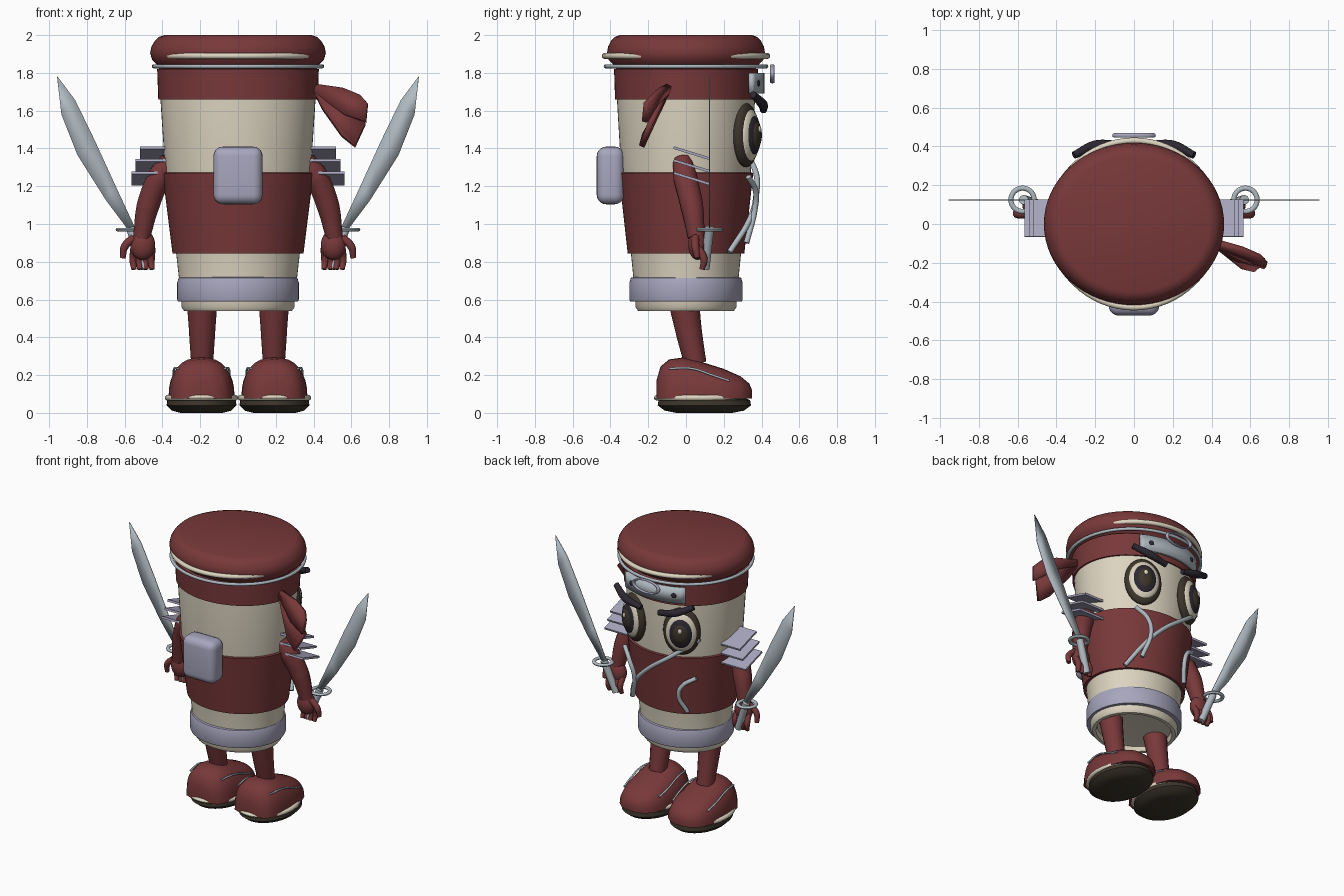
import bpy, bmesh
from math import sin, cos, pi, radians, copysign
from mathutils import Matrix, Vector

old = bpy.data.objects.get("Cube")
if old:
    bpy.data.objects.remove(old, do_unlink=True)


def material(name, *rgb):
    m = bpy.data.materials.new(name)
    m.use_nodes = True
    m.diffuse_color = (*rgb, 1)
    m.node_tree.nodes["Principled BSDF"].inputs["Base Color"].default_value = (*rgb, 1)
    return m


RED = material("brick red", .19, .04, .042)
CREAM = material("cream", .72, .66, .53)
LILAC = material("lilac grey", .39, .38, .51)
STEEL = material("steel", .43, .49, .53)
PLUM = material("dark plum", .025, .02, .03)
BROWN = material("dark brown", .045, .036, .024)


def select(ob):
    bpy.ops.object.select_all(action="DESELECT")
    ob.select_set(True)
    bpy.context.view_layer.objects.active = ob


def finish(name, bm, mat, angle=40):
    bmesh.ops.recalc_face_normals(bm, faces=bm.faces)
    me = bpy.data.meshes.new(name)
    bm.to_mesh(me)
    bm.free()
    ob = bpy.data.objects.new(name, me)
    bpy.context.collection.objects.link(ob)
    me.materials.append(mat)
    select(ob)
    bpy.ops.object.shade_smooth_by_angle(angle=radians(angle))
    return ob


def loft(name, rings, mat, closed=False):
    """Skin a list of equal-length point rings; cap the ends unless closed."""
    bm = bmesh.new()
    vs = [[bm.verts.new(p) for p in ring] for ring in rings]
    n = len(vs[0])
    pairs = list(zip(vs, vs[1:])) + ([(vs[-1], vs[0])] if closed else [])
    for a, b in pairs:
        for i in range(n):
            j = (i + 1) % n
            bm.faces.new((a[i], a[j], b[j], b[i]))
    if not closed:
        bm.faces.new(vs[0])
        bm.faces.new(vs[-1])
    return finish(name, bm, mat)


def lathe(name, profile, mat, sx=1, sy=1, centre=(0, 0, 0), closed=False, n=64):
    cx, cy, cz = centre
    rings = [[(cx + r * sx * cos(2 * pi * i / n), cy + r * sy * sin(2 * pi * i / n), cz + z)
              for i in range(n)] for r, z in profile]
    return loft(name, rings, mat, closed)


def hoop(name, rx, ry, thick, centre, mat, flat=1):
    circle = [(rx + thick * cos(a), thick * flat * sin(a)) for a in
              [2 * pi * k / 10 for k in range(10)]]
    return lathe(name, [(r / rx, z) for r, z in circle], mat, rx, ry, centre, True)


def tube(name, points, radius, mat):
    """Round smooth stroke; each point is (x, y, z, optional radius factor)."""
    cu = bpy.data.curves.new(name, "CURVE")
    cu.dimensions = "3D"
    cu.bevel_depth, cu.bevel_resolution, cu.use_fill_caps = radius, 4, True
    sp = cu.splines.new("BEZIER")
    sp.bezier_points.add(len(points) - 1)
    for bp, p in zip(sp.bezier_points, points):
        bp.co = p[:3]
        bp.radius = p[3] if len(p) > 3 else 1
        bp.handle_left_type = bp.handle_right_type = "AUTO"
    ob = bpy.data.objects.new(name, cu)
    bpy.context.collection.objects.link(ob)
    cu.materials.append(mat)
    select(ob)
    bpy.ops.object.convert(target="MESH")
    bpy.ops.object.shade_smooth_by_angle(angle=radians(50))
    return bpy.context.object


def ball(name, centre, size, mat, turn=0):
    bm = bmesh.new()
    mx = Matrix.Translation(centre) @ Matrix.Rotation(turn, 4, "Z") @ Matrix.Diagonal((*size, 1))
    bmesh.ops.create_uvsphere(bm, u_segments=28, v_segments=18, radius=1, matrix=mx)
    return finish(name, bm, mat)


def box(name, centre, size, mat, tilt=0, bevel=0):
    bm = bmesh.new()
    mx = Matrix.Translation(centre) @ Matrix.Rotation(tilt, 4, "X") @ Matrix.Diagonal((*size, 1))
    bmesh.ops.create_cube(bm, size=1, matrix=mx)
    if bevel:
        bmesh.ops.bevel(bm, geom=bm.edges[:], offset=bevel, segments=5, profile=.5, affect="EDGES")
    return finish(name, bm, mat)


def sheet(name, faces, thick, mat):
    bm = bmesh.new()
    for f in faces:
        bm.faces.new([bm.verts.new(p) for p in f])
    bmesh.ops.remove_doubles(bm, verts=bm.verts, dist=.0005)
    ob = finish(name, bm, mat)
    mod = ob.modifiers.new("thickness", "SOLIDIFY")
    mod.thickness, mod.offset = thick, 0
    return ob


# Cup body, wraps and lid: slightly oval turned shapes
OVAL = .89
lathe("cup", [(.20, .575), (.25, .57), (.26, .54), (.285, .54), (.30, .56), (.30, .60),
              (.328, .85), (.385, 1.27), (.412, 1.68), (.41, 1.80)], CREAM, 1, OVAL)
lathe("sleeve", [(.325, .845), (.347, .845), (.40, 1.27), (.38, 1.275)], RED, 1, OVAL)
lathe("belt", [(.29, .59), (.318, .59), (.322, .60), (.322, .69), (.314, .715), (.295, .72)],
      LILAC, 1, .93)
lathe("headband", [(.40, 1.66), (.422, 1.66), (.428, 1.82), (.40, 1.825)], RED, 1, OVAL)
lathe("lid", [(.40, 1.82), (.425, 1.84), (.455, 1.87), (.465, 1.905), (.458, 1.94),
              (.44, 1.97), (.42, 1.99), (.39, 2.0)], RED, 1, .9)
hoop("lid_lip", .43, .43, .016, (0, 0, 1.89), CREAM)
hoop("lid_wire", .445, .425, .011, (0, 0, 1.835), STEEL)
box("backpack", (0, -.40, 1.257), (.26, .145, .305), LILAC, bevel=.05)

# Curved forehead plate with rivets and a raised oval ring
angles = [radians(90 + 32 * k / 8) for k in range(-8, 9)]
arc = [(.442 * cos(a), .402 * sin(a)) for a in angles]
sheet("forehead_plate", [[(*p, 1.69), (*q, 1.69), (*q, 1.80), (*p, 1.80)]
                         for p, q in zip(arc, arc[1:])], .025, STEEL)
for s in (-1, 1):
    ball("plate_rivet", (s * .17, .382, 1.745), (.018, .01, .018), PLUM, -s * .35)
ring = hoop("forehead_ring", .10, .045, .012, (0, 0, 0), LILAC)
ring.data.transform(Matrix.Translation((0, .457, 1.795)) @ Matrix.Rotation(pi / 2, 4, "X"))

# Knotted cloth tail at one side of the headband
knot = (.40, -.10, 1.70)
sheet("cloth_tail_upper", [[knot, (.42, -.09, 1.735), (.56, -.13, 1.715), (.65, -.17, 1.68)],
                           [knot, (.65, -.17, 1.68), (.685, -.21, 1.64), (.675, -.22, 1.54),
                            (.56, -.18, 1.58)]], .03, RED)
sheet("cloth_tail_lower", [[knot, (.56, -.14, 1.63), (.675, -.19, 1.53), (.62, -.235, 1.41)],
                           [knot, (.62, -.235, 1.41), (.55, -.22, 1.47), (.45, -.14, 1.61)]],
      .03, RED)

# Bent strokes wrapped over the face side of the sleeve
strokes = {
    "long_stroke": [(.27, .23, .85), (.17, .335, 1.02), (.06, .37, 1.14), (-.15, .36, 1.30),
                    (-.30, .27, 1.42)],
    "forked_stroke": [(.26, .33, 1.25), (.19, .37, 1.17), (.16, .365, 1.08), (.20, .32, .90)],
    "curved_stroke": [(-.27, .27, 1.13), (-.19, .315, 1.07), (-.165, .32, 1.0),
                      (-.20, .27, .87)]}
for name, pts in strokes.items():
    tube(name, pts, .015, STEEL)

for s, side in ((1, "left"), (-1, "right")):
    # Eye built from nested domes along the cup's surface direction
    turn = -s * radians(25)
    out = Vector((-sin(turn), cos(turn), 0))
    eye = Vector((s * .19, .318, 1.47))
    for part, mat, w, d, h, push in (("rim", BROWN, .125, .05, .17, 0),
                                     ("white", CREAM, .105, .045, .14, .018),
                                     ("iris", PLUM, .082, .04, .11, .034),
                                     ("pupil", BROWN, .055, .03, .075, .053)):
        ball(f"{side}_eye_{part}", eye + out * push, (w, d, h), mat, turn)
    ball(f"{side}_eye_glint", eye + out * .078 + Vector((0, 0, .03)), (.014, .009, .018),
         CREAM, turn)
    tube(f"{side}_eyebrow", [(s * .07, .41, 1.605, .8), (s * .20, .405, 1.635, 1.1),
                             (s * .31, .355, 1.685, .8)], .024, PLUM)

    # Layered shoulder plates
    for k in range(3):
        box(f"{side}_shoulder_plate", (s * (.445 + .01 * k), .03, 1.375 - .067 * k),
            (.15 + .025 * k, .20, .014), LILAC, -.30)

    # Arm and gripping hand
    tube(f"{side}_arm", [(s * .36, -.02, 1.34, .8), (s * .415, -.005, 1.25, 1.05),
                         (s * .475, .03, 1.10, 1), (s * .51, .055, .93, .75)], .062, RED)
    ball(f"{side}_palm", (s * .505, .06, .89), (.066, .048, .08), RED)
    for k in range(4):
        x = .455 + .032 * k
        tube(f"{side}_finger", [(s * x, .07, .87), (s * (x + .005), .095, .81),
                                (s * x, .085, .76, .7)], .02, RED)
    tube(f"{side}_thumb", [(s * .55, .05, .93), (s * .60, .05, .88), (s * .61, .06, .82, .7)],
         .021, RED)

    # Curved sword: grip, ring guard and thin blade
    tube(f"{side}_sword_grip", [(s * .57, .125, .98), (s * .49, .10, .765)], .025, STEEL)
    hoop(f"{side}_sword_guard", .06, .06, .013, (s * .575, .125, .97), STEEL, .8)
    outer = [(.575, .96), (.70, 1.127), (.85, 1.365), (.935, 1.58), (.958, 1.78)]
    inner = [(.545, .98), (.65, 1.206), (.757, 1.44), (.862, 1.656), (.955, 1.78)]
    edge = [[(s * x, .125, z) for x, z in e] for e in (outer, inner)]
    blade = sheet(f"{side}_sword_blade", [[a, b, d, c] for a, b, c, d in
                  zip(edge[0], edge[0][1:], edge[1], edge[1][1:])], .005, STEEL)

    # Leg
    tube(f"{side}_leg", [(s * .19, -.01, .58, 1.1), (s * .19, .015, .43, .95),
                         (s * .19, .05, .26, .8)], .073, RED)

    # Shoe upper lofted along its length, with sole, welt and laces
    cx = s * .193
    rings = []
    for y, w, h in ((-.155, .07, .10), (-.135, .125, .17), (-.09, .155, .208), (-.02, .17, .218),
                    (.05, .175, .205), (.2, .168, .158), (.29, .135, .118), (.335, .085, .08),
                    (.35, .04, .045)):
        ts = [pi * k / 16 for k in range(17)]
        rings.append([(cx + w * copysign(abs(cos(t)) ** .8, cos(t)), y, .075 + h * sin(t) ** .8)
                      for t in ts])
    loft(f"{side}_shoe", rings, RED)
    lathe(f"{side}_sole", [(.6, 0), (.85, .012), (1, .04), (.98, .068), (.9, .075)], BROWN,
          .185, .247, (cx, .097, 0))
    hoop(f"{side}_welt", .178, .225, .016, (cx, .075, .08), CREAM)
    for e in (-1, 1):
        tube(f"{side}_lace", [(cx + e * .125, -.09, .235), (cx + e * .143, .03, .235),
                              (cx + e * .148, .14, .20), (cx + e * .14, .23, .17)], .006, STEEL)
